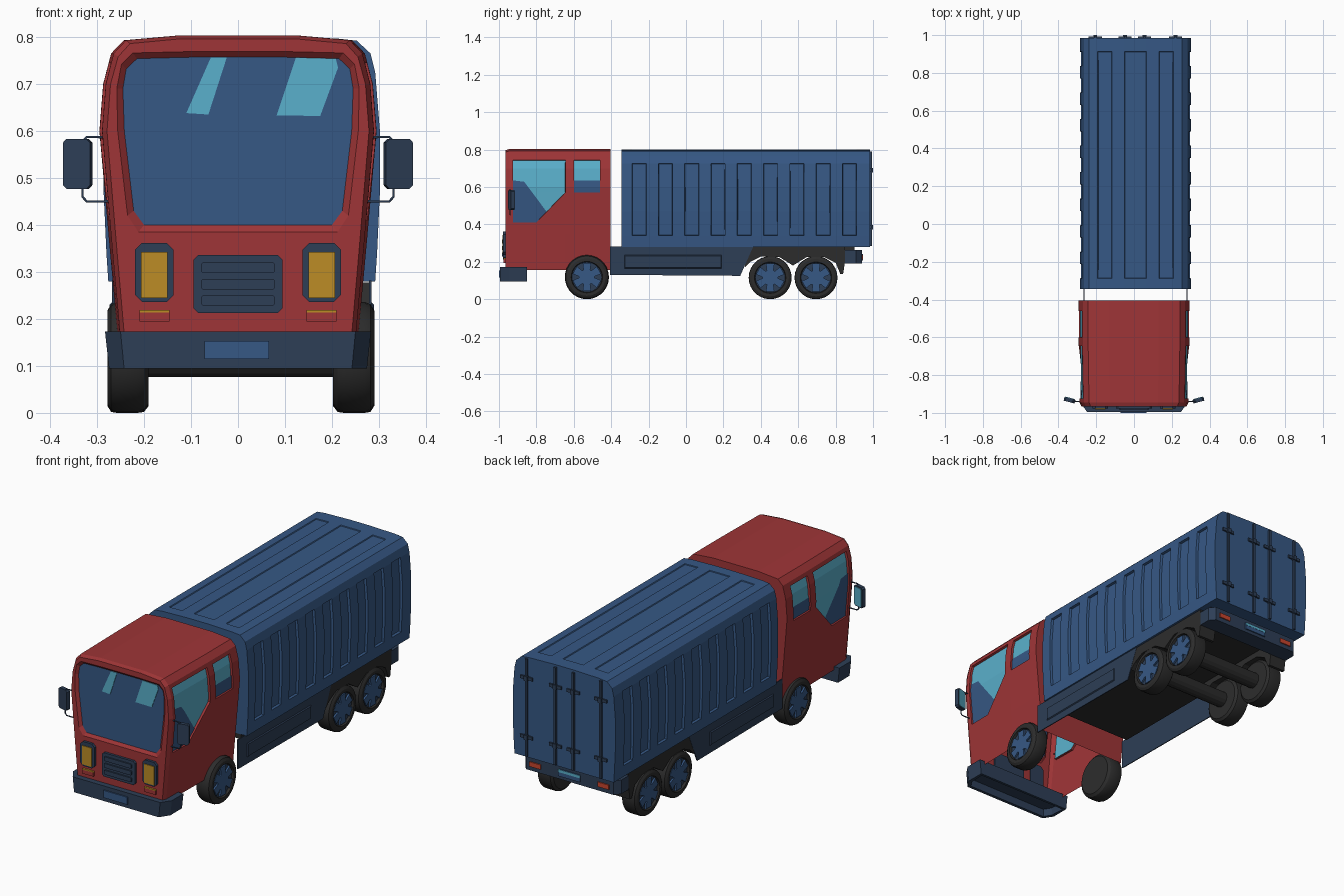
import bpy, bmesh, math
from mathutils import Matrix

if "Cube" in bpy.data.objects:
    bpy.data.objects.remove(bpy.data.objects["Cube"])


def mat(name, hx):
    m = bpy.data.materials.new(name)
    c = [int(hx[i:i + 2], 16) / 255 for i in (0, 2, 4)]
    m.diffuse_color = [((v + 0.055) / 1.055) ** 2.4 if v > 0.04 else v / 12.92 for v in c] + [1]
    m.use_nodes = True
    m.node_tree.nodes["Principled BSDF"].inputs["Base Color"].default_value = m.diffuse_color
    return m


RED, BLUE = mat("cab red", "9F3537"), mat("box blue", "365885")
TEAL, SLATE = mat("light glass", "5AB0CC"), mat("dark slate", "2D3E56")
BLACK, YELLOW = mat("rubber black", "2C2C2C"), mat("lamp yellow", "BC8C26")
LAMP = mat("tail lamp red", "C8452E")


def finish(name, bm, *mats, recalc=True):
    if recalc:
        bmesh.ops.recalc_face_normals(bm, faces=bm.faces[:])
    me = bpy.data.meshes.new(name)
    bm.to_mesh(me)
    bm.free()
    for m in mats:
        me.materials.append(m)
    o = bpy.data.objects.new(name, me)
    bpy.context.collection.objects.link(o)
    return o


def loft(rings):
    bm = bmesh.new()
    vs = [[bm.verts.new(p) for p in r] for r in rings]
    n = len(rings[0])
    for a, b in zip(vs, vs[1:]):
        for j in range(n):
            bm.faces.new((a[j], a[(j + 1) % n], b[(j + 1) % n], b[j]))
    bm.faces.new(vs[0])
    bm.faces.new(vs[-1])
    return bm


def at(axis, u, v, d):
    return {'x': (d, u, v), 'y': (u, d, v), 'z': (u, v, d)}[axis]


def prism(name, pts, axis, a, b, m):
    return finish(name, loft([[at(axis, u, v, d) for u, v in pts] for d in (a, b)]), m)


def rect(u0, u1, v0, v1, c=0.0):
    if c == 0:
        return [(u0, v0), (u1, v0), (u1, v1), (u0, v1)]
    return [(u0 + c, v0), (u1 - c, v0), (u1, v0 + c), (u1, v1 - c),
            (u1 - c, v1), (u0 + c, v1), (u0, v1 - c), (u0, v0 + c)]


def both(half):
    return half + [(-x, z) for x, z in reversed(half)]


# --- Cab: front outline lofted along y, windscreen recessed in the front, open below
half = [(0.255, 0.155), (0.273, 0.35), (0.295, 0.60), (0.287, 0.70),
        (0.270, 0.765), (0.243, 0.793), (0.13, 0.803)]
rim = [(0.212, 0.385), (0.235, 0.42), (0.256, 0.60), (0.258, 0.69),
       (0.248, 0.742), (0.224, 0.766), (0.10, 0.769)]
glass = [(0.200, 0.40), (0.222, 0.43), (0.242, 0.60), (0.245, 0.69),
         (0.238, 0.732), (0.215, 0.754), (0.10, 0.757)]


def ring(pts, y, sx=1.0, dz=0.0):
    return [(x * sx, y, z - (dz if z > 0.7 else 0)) for x, z in both(pts)]


bm = loft([ring(glass, -0.953), ring(rim, -0.965), ring(half, -0.965, 0.945, 0.007),
           ring(half, -0.945, 0.98), ring(half, -0.62), ring(half, -0.405)])
bmesh.ops.recalc_face_normals(bm, faces=bm.faces[:])
for f in bm.faces:
    if all(abs(v.co.y + 0.953) < 1e-4 for v in f.verts):
        f.material_index = 1
bmesh.ops.delete(bm, geom=[f for f in bm.faces if f.normal.z < -0.9 and f.calc_center_median().z < 0.2],
                 context='FACES')
# side windows: cut the walls along the window edges, then sink the glass
cuts = [((0, y, 0), (0, 1, 0)) for y in (-0.925, -0.645, -0.60, -0.46)]
cuts += [((0, 0, z), (0, 0, 1)) for z in (0.41, 0.57, 0.745)] + [((0, -0.80, 0.41), (0, 0.16, -0.155))]
for co, no in cuts:
    fs = [f for f in bm.faces if abs(f.normal.x) > 0.8 and -0.94 < f.calc_center_median().y < -0.41]
    geom = set(fs) | {e for f in fs for e in f.edges} | {v for f in fs for v in f.verts}
    bmesh.ops.bisect_plane(bm, geom=list(geom), plane_co=co, plane_no=no, dist=1e-5)
bm.normal_update()


def in_window(c):
    if -0.60 < c.y < -0.46:
        return 'b' if 0.57 < c.z < 0.745 else ''
    door = -0.925 < c.y < -0.645 and 0.41 < c.z < 0.745 and (c.y + 0.80) * 0.16 - (c.z - 0.41) * 0.155 < 0
    return 'a' if door else ''


data = [(f, f.calc_center_median()) for f in bm.faces if abs(f.normal.x) > 0.8]
for s in (-1, 1):
    for k in 'ab':
        pane = [f for f, c in data if c.x * s > 0 and in_window(c) == k]
        bmesh.ops.inset_region(bm, faces=pane, thickness=0.001, depth=-0.011)
        for f in pane:
            f.material_index = 2
finish("cab", bm, RED, BLUE, TEAL, recalc=False)
prism("windscreen_glint_left", [(-0.11, 0.638), (-0.063, 0.635), (-0.024, 0.756), (-0.058, 0.756)],
      'y', -0.956, -0.953, TEAL)
prism("windscreen_glint_right", [(0.082, 0.633), (0.175, 0.632), (0.213, 0.735), (0.208, 0.754), (0.123, 0.756)],
      'y', -0.956, -0.953, TEAL)


def cab_x(y, z):
    g = 1 - 0.02 * max(0, min(1, (-0.62 - y) / 0.325))
    for (x0, z0), (x1, z1) in zip(half, half[1:]):
        if z0 <= z <= z1:
            return g * (x0 + (x1 - x0) * (z - z0) / (z1 - z0))


def side_plate(name, pts, off, m):
    """Thin pane that follows the cab side, on both sides."""
    for s, tag in ((-1, "left"), (1, "right")):
        bm = bmesh.new()
        bm.faces.new([bm.verts.new((0, y, z)) for y, z in pts])
        bmesh.ops.bisect_plane(bm, geom=bm.verts[:] + bm.edges[:] + bm.faces[:],
                               plane_co=(0, 0, 0.6), plane_no=(0, 0, 1))
        for v in bm.verts:
            v.co.x = s * (cab_x(v.co.y, v.co.z) + off)
        bm.normal_update()
        for f in bm.faces:
            if f.normal.x * s < 0:
                f.normal_flip()
        finish(name + "_" + tag, bm, m, recalc=False)


side_plate("door_window_shade", [(-0.924, 0.411), (-0.80, 0.411), (-0.745, 0.467), (-0.865, 0.628), (-0.924, 0.635)],
           -0.008, BLUE)
side_plate("rear_window_shade", rect(-0.599, -0.461, 0.571, 0.635), -0.008, BLUE)

# --- Front details: grille, lamps, bumper
prism("grille", rect(-0.095, 0.095, 0.213, 0.336, 0.01), 'y', -0.978, -0.96, SLATE)
for i in range(3):
    z = 0.228 + i * 0.035
    prism("grille_bar", rect(-0.078, 0.078, z, z + 0.022, 0.003), 'y', -0.985, -0.975, SLATE)
for s in (-1, 1):
    cx = s * 0.178
    prism("headlight_frame", rect(cx - 0.041, cx + 0.041, 0.236, 0.362, 0.015), 'y', -0.978, -0.96, SLATE)
    prism("headlight", rect(cx - 0.028, cx + 0.028, 0.245, 0.342), 'y', -0.982, -0.976, YELLOW)
    prism("indicator", rect(cx - 0.032, cx + 0.032, 0.194, 0.214), 'y', -0.975, -0.96, RED)
    prism("indicator_lens", rect(cx - 0.032, cx + 0.032, 0.214, 0.219), 'y', -0.975, -0.96, YELLOW)
plan = [(-0.283, -0.85), (-0.283, -0.945), (-0.25, -0.994), (0.25, -0.994), (0.283, -0.945), (0.283, -0.85)]
bm = loft([[(x * k, y, z) for x, y in plan] for z, k in ((0.095, 0.97), (0.173, 1.0))])
bmesh.ops.recalc_face_normals(bm, faces=bm.faces[:])
low = [f for f in bm.faces if f.normal.z < -0.9]
bmesh.ops.inset_region(bm, faces=low, thickness=0.018)
bmesh.ops.inset_region(bm, faces=low, thickness=0.001, depth=-0.04)
finish("front_bumper", bm, SLATE)
prism("front_plate", rect(-0.071, 0.066, 0.115, 0.153), 'y', -1.0, -0.993, BLUE)

# --- Mirrors on bent rods
for s in (-1, 1):
    cu = bpy.data.curves.new("mirror_rod", 'CURVE')
    cu.dimensions, cu.bevel_depth, cu.bevel_resolution = '3D', 0.003, 1
    sp = cu.splines.new('POLY')
    path = [(0.28, 0.587), (0.322, 0.587), (0.331, 0.577), (0.331, 0.46), (0.322, 0.45), (0.27, 0.45)]
    sp.points.add(len(path) - 1)
    for p, (x, z) in zip(sp.points, path):
        p.co = (s * x, -0.94, z, 1)
    cu.materials.append(SLATE)
    bpy.context.collection.objects.link(bpy.data.objects.new("mirror_rod", cu))
    for nm, w, h, y0, y1, m in (("mirror_shell", 0.030, 0.053, -0.011, 0.009, SLATE),
                                ("mirror_glass", 0.025, 0.047, 0.008, 0.012, TEAL)):
        o = prism(nm, rect(-w, w, -h, h, 0.008), 'y', y0, y1, m)
        o.location = (s * 0.341, -0.932, 0.53)
        o.rotation_euler.z = s * math.radians(15)

# --- Cargo box: barrel section along y, pressed panels in the sides and roof
SH = 0.008
sec = both([(0.284, 0.28), (0.288, 0.34), (0.294, 0.47), (0.294, 0.60), (0.284, 0.725), (0.274, 0.765),
            (0.245, 0.792), (0.20, 0.797), (0.125, 0.799), (0.058, 0.801)])
mids = [-0.25 + 0.1405 * i for i in range(9)]
ys = [-0.345] + [y for c in mids for y in (c - 0.038, c + 0.038)] + [0.985]
bm = loft([[(x + SH, y, z) for x, z in sec] for y in ys])
bmesh.ops.recalc_face_normals(bm, faces=bm.faces[:])
data = [(f, f.calc_center_median()) for f in bm.faces]
groups = [[f for f, c in data if 0.34 < c.z < 0.725 and abs(c.y - m) < 0.01 and (c.x - SH) * s > 0.2]
          for m in mids for s in (-1, 1)]
groups += [[f for f, c in data if c.z > 0.79 and ys[1] < c.y < ys[-2] and lo < c.x - SH < hi]
           for lo, hi in ((-0.2, -0.125), (-0.058, 0.058), (0.125, 0.2))]
for i, g in enumerate(groups):
    bmesh.ops.inset_region(bm, faces=g, thickness=0.003, depth=-0.012 if i < 18 else -0.004)
finish("cargo_box", bm, BLUE)

# --- Rear doors: lock bars and hinges
for x in (-0.205, -0.047, 0.055, 0.22):
    prism("door_bar", rect(x - 0.006, x + 0.006, 0.285, 0.79), 'y', 0.984, 0.995, SLATE)
    for z in (0.385, 0.69):
        prism("door_hinge", rect(x - 0.035, x + 0.035, z - 0.008, z + 0.008), 'y', 0.984, 0.993, SLATE)
        prism("bar_clamp", rect(x - 0.01, x + 0.01, z - 0.012, z + 0.012), 'y', 0.984, 1.0, SLATE)

# --- Chassis floor, side skirts, rear bumper
prism("chassis_floor", rect(-0.25 + SH, 0.25 + SH, -0.345, 0.90), 'z', 0.255, 0.283, BLACK)
for s in (-1, 1):
    x = s * 0.276 + SH
    prism("side_skirt", [(-0.405, 0.282), (-0.405, 0.13), (0.29, 0.125), (0.36, 0.282)], 'x', x, x - s * 0.005, SLATE)
    finish("skirt_panel", loft([[(x + d, y, z) for y, z in rect(-0.33 + i, 0.19 - i, 0.165 + i, 0.235 - i)]
                                for d, i in ((0, 0), (s * 0.005, 0.004))]), SLATE)
rb = [(-0.275, 0.85), (0.275, 0.85), (0.275, 0.91), (0.25, 0.94), (-0.25, 0.94), (-0.275, 0.91)]
prism("rear_bumper", [(x + SH, y) for x, y in rb], 'z', 0.19, 0.262, SLATE)
prism("rear_plate", rect(-0.055, 0.07, 0.207, 0.242), 'y', 0.938, 0.946, BLUE)
prism("rear_plate_light", rect(-0.055, 0.07, 0.228, 0.242), 'y', 0.938, 0.947, TEAL)
for s in (-1, 1):
    c = s * 0.195 + SH
    prism("tail_lamp", rect(c - 0.032, c + 0.032, 0.212, 0.236), 'y', 0.938, 0.946, LAMP)

# --- Rear mudguards
arch = [(0.315, 0.17), (0.345, 0.20), (0.40, 0.228), (0.50, 0.225), (0.572, 0.18), (0.645, 0.225), (0.74, 0.225),
        (0.80, 0.195), (0.825, 0.135), (0.84, 0.135), (0.85, 0.20), (0.85, 0.278), (0.355, 0.278), (0.32, 0.22)]
for s in (-1, 1):
    prism("mudguard", arch, 'x', s * 0.18 + SH, s * 0.275 + SH, BLACK)


# --- Wheels: turned tyre, dish and spokes
def wheel(name, s, y, r):
    place = Matrix.Translation((s * 0.24 + 0.006, y, r))
    prof = [(0.0, -0.044), (0.10, -0.044), (0.113, -0.034), (r, -0.02), (r, 0.024), (0.113, 0.036),
            (0.10, 0.044), (0.084, 0.044), (0.08, 0.032)]
    turn = [i * math.tau / 28 for i in range(28)]
    bm = loft([[(s * x, max(q, 0.002) * math.cos(a), max(q, 0.002) * math.sin(a)) for a in turn] for q, x in prof])
    for f in bm.faces:
        if all(abs(v.co.x * s - 0.032) < 1e-4 for v in f.verts):
            f.material_index = 1
    o = finish(name + "_tyre", bm, BLACK, SLATE)
    o.matrix_world = place
    bpy.ops.object.select_all(action='DESELECT')
    o.select_set(True)
    bpy.context.view_layer.objects.active = o
    bpy.ops.object.shade_smooth_by_angle(angle=math.radians(25))
    star = []
    for k in range(6):  # six broad spokes with notches between
        for da, q in ((-17, 0.078), (17, 0.078), (25, 0.042), (35, 0.042)):
            a = math.radians(60 * k + 30 + da)
            star.append((q * math.cos(a), q * math.sin(a)))
    prism(name + "_spokes", star, 'x', s * 0.03, s * 0.041, BLUE).matrix_world = place


for s, tag in ((-1, "left"), (1, "right")):
    wheel("front_wheel_" + tag, s, -0.53, 0.118)
    wheel("middle_wheel_" + tag, s, 0.45, 0.115)
    wheel("rear_wheel_" + tag, s, 0.695, 0.115)
for y in (0.45, 0.695):
    ax = [(y + 0.04 * math.cos(i * math.tau / 14), 0.115 + 0.04 * math.sin(i * math.tau / 14)) for i in range(14)]
    prism("rear_axle", ax, 'x', -0.21, 0.21, BLACK)
